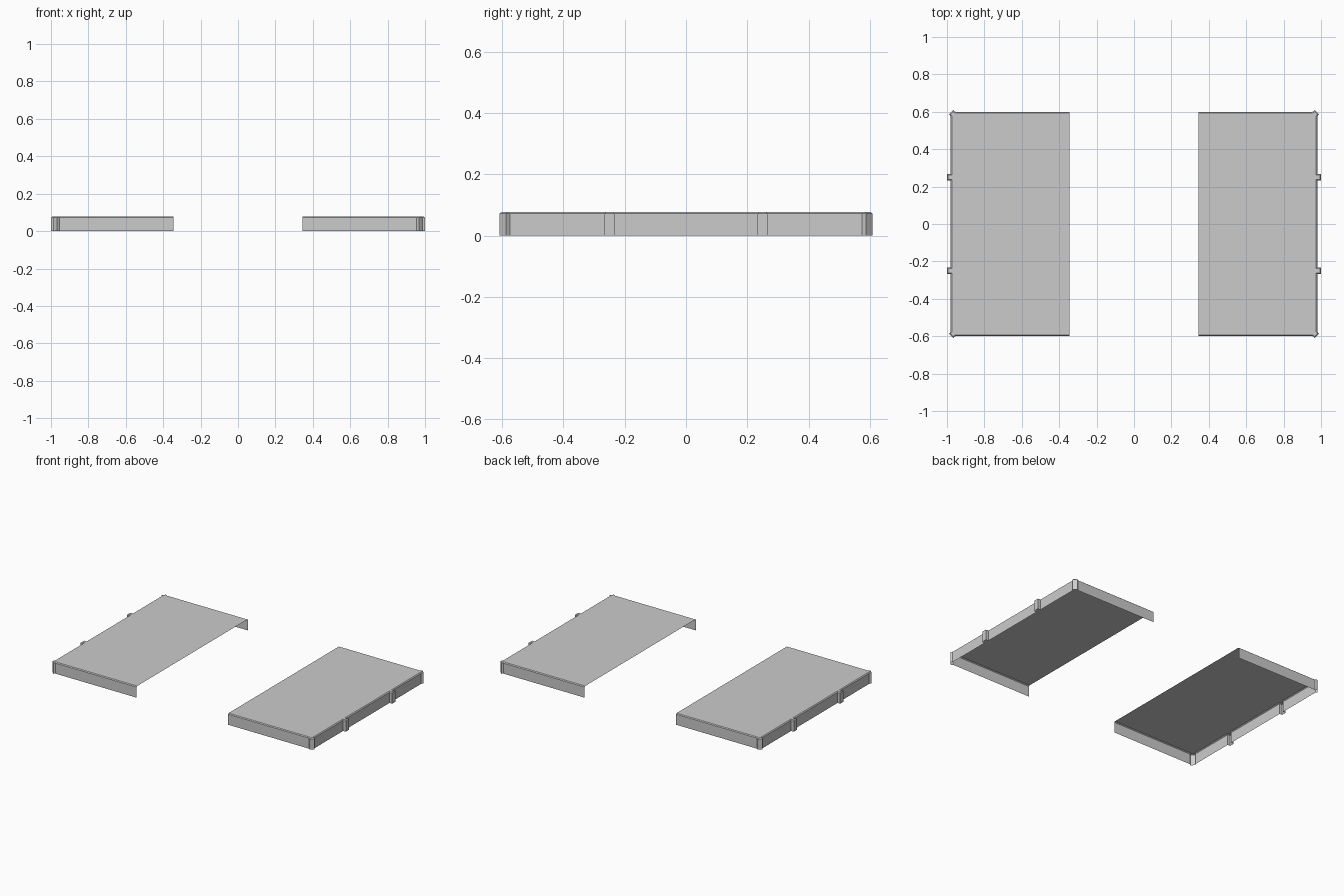
import bpy, bmesh
from mathutils import Vector

if "Cube" in bpy.data.objects:
    bpy.data.objects.remove(bpy.data.objects["Cube"])

RIM, TOP, INSET = 0.072, 0.077, 0.006

# Plan outline of the right-hand deck: inner edge, corner post, wall rib (front half)
half = [(0.345, -0.6), (0.955, -0.6), (0.967, -0.609), (0.989, -0.587), (0.98, -0.575),
        (0.98, -0.267), (1.0, -0.267), (1.0, -0.233), (0.98, -0.233)]
outline = [Vector(p) for p in half] + [Vector((x, -y)) for x, y in reversed(half)]


def inward(points, d):
    """Offset an open polyline to its left with mitred corners."""
    result = []
    for i, p in enumerate(points):
        sides = []
        for a, b in ((i - 1, i), (i, i + 1)):
            if a >= 0 and b < len(points):
                t = (points[b] - points[a]).normalized()
                sides.append(Vector((-t.y, t.x)))
        n, m = sides[0], sides[-1]
        result.append(p + (n + m) * d / (1 + n.dot(m)))
    return result


# Open-bottomed shell: skirt, chamfered rim and flat deck
bm = bmesh.new()
rings = [[bm.verts.new((p.x, p.y, z)) for p in pts] for pts, z in
         ((outline, 0), (outline, RIM), (inward(outline, INSET), TOP))]
for low, high in zip(rings, rings[1:]):
    for i in range(len(low) - 1):
        bm.faces.new((low[i], low[i + 1], high[i + 1], high[i]))
bm.faces.new(rings[-1])
mesh = bpy.data.meshes.new("end_platforms")
bm.to_mesh(mesh)
bm.free()
platforms = bpy.data.objects.new("end_platforms", mesh)
bpy.context.collection.objects.link(platforms)

# Opposite platform
mirror = platforms.modifiers.new("opposite_platform", 'MIRROR')
mirror.use_axis[0] = True
mirror.use_mirror_merge = False
